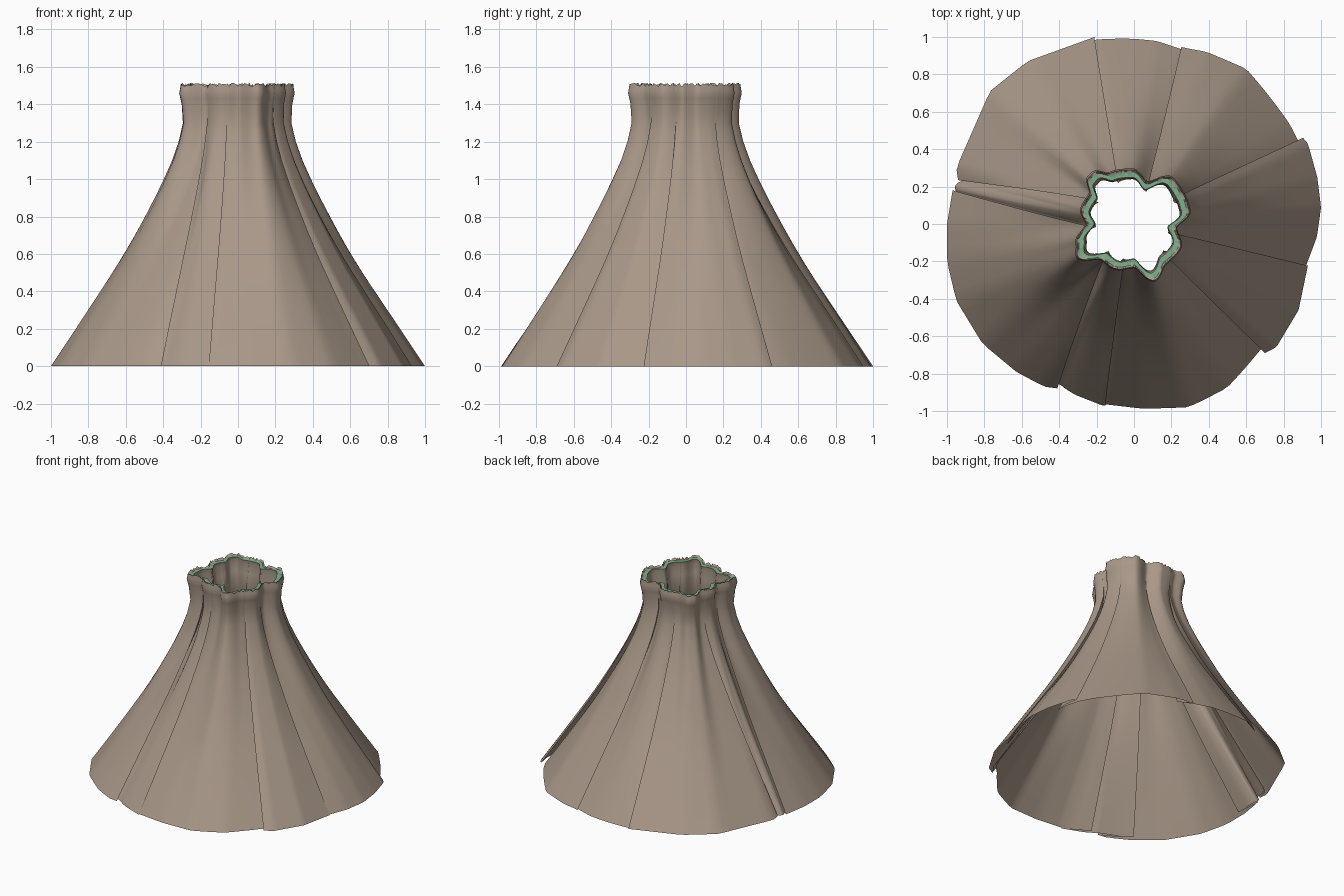
import bpy, bmesh, math, random

if "Cube" in bpy.data.objects:
    bpy.data.objects.remove(bpy.data.objects["Cube"])
random.seed(4)

def material(name, rgb):
    m = bpy.data.materials.new(name)
    m.diffuse_color = (*rgb, 1)
    m.use_nodes = True
    m.node_tree.nodes["Principled BSDF"].inputs["Base Color"].default_value = m.diffuse_color
    return m

# Fluted outline of the neck and many-sided outline of the hem (x, y)
NECK = [(-.215, .275), (-.13, .27), (-.01, .29), (.07, .225), (.2, .245), (.26, .165), (.295, .07),
        (.225, -.02), (.245, -.13), (.17, -.21), (.11, -.3), (0, -.23), (-.11, -.235),
        (-.17, -.19), (-.3, -.175), (-.305, -.1), (-.255, 0), (-.28, .08), (-.235, .16), (-.245, .245)]
HEM = [(-.21, 1), (0, .99), (.12, .98), (.28, .94), (.39, .92), (.6, .83), (.85, .54), (.9, .465),
       (.93, .43), (.98, .25), (1, .09), (.98, -.07), (.93, -.22), (.88, -.46), (.76, -.66), (.7, -.69),
       (.5, -.88), (.29, -.98), (.05, -.99), (-.17, -.97), (-.4, -.88), (-.48, -.87), (-.63, -.79),
       (-.81, -.64), (-.95, -.41), (-1, -.2), (-1, 0), (-.97, .18), (-.94, .23), (-.95, .3),
       (-.77, .71), (-.57, .87)]
# Side silhouette (z, radius)
SIDE = [(0, 1), (.2, .868), (.4, .738), (.5, .674), (.6, .612), (.7, .555), (.8, .5), (.9, .447),
        (1, .397), (1.1, .352), (1.2, .316), (1.3, .292), (1.4, .297), (1.46, .31), (1.5, .302)]
# Pleats: angle at neck, angle at hem, flap direction, flap width, step depth at hem
PLEATS = [(32, 27, -1, .18, 1), (71, 75, -1, .12, .4), (109, 102, 1, .14, .5), (151, 166, -1, .14, .6),
          (182, 169.5, 1, .2, .6), (230, 245, -1, .26, .8), (256, 261, -1, .22, .25),
          (315, 315.4, 1, .18, 1), (347, 346.5, -1, .12, .3)]

def polar(points):
    return sorted((math.atan2(y, x) % math.tau, math.hypot(x, y)) for x, y in points)

def radius_at(table, a, smooth):
    a %= math.tau
    ring = [(table[-1][0] - math.tau, table[-1][1])] + table + [(table[0][0] + math.tau, table[0][1])]
    for (a0, r0), (a1, r1) in zip(ring, ring[1:]):
        if a0 <= a <= a1:
            if smooth:
                t = (a - a0) / (a1 - a0)
                return r0 + (r1 - r0) * t * t * (3 - 2 * t)
            # straight chord between corners
            return r0 * r1 * math.sin(a1 - a0) / (r0 * math.sin(a - a0) + r1 * math.sin(a1 - a))

def side_radius(z):
    for (z0, r0), (z1, r1) in zip(SIDE, SIDE[1:]):
        if z <= z1:
            return r0 + (r1 - r0) * (z - z0) / (z1 - z0)
    return SIDE[-1][1]

neck, hem = polar(NECK), polar(HEM)
STEP, TUCK, N = .03, .025, 22

def ring_at(z):
    """Angles and radii around the cloth, with a Z fold at each pleat."""
    r = side_radius(z)
    k = min(1, max(0, (1 / .29 - 1 / r) / (1 / .29 - 1)))   # pleats run straight seen from above
    fade = min(1, max(.01, (1.4 - z) / .4))
    folds = []
    for top, base, way, width, depth in PLEATS:
        folds.append((math.radians(top + (base - top) * k), way, width * fade,
                      STEP * fade * (1 + (depth - 1) * (1 - min(1, z / .9)))))
    out = []
    for i, (a, way, w, d) in enumerate(folds):
        # the flap tucked under the pleat edge
        tip = d + TUCK * fade
        flap = [(0, 0), (.5, tip * .5), (1, tip), (.5, d + TUCK * fade * .6), (0, d)]
        if way > 0:
            flap.reverse()
        out += [(a + way * w * s, o) for s, o in flap]
        # the open panel up to the next pleat
        b, way2, _, d2 = folds[(i + 1) % len(folds)]
        if i == len(folds) - 1:
            b += math.tau
        start = d if way < 0 else 0
        end = d2 if way2 > 0 else 0
        for j in range(1, N):
            t = j / N
            out.append((a + (b - a) * t, start * max(0, 1 - 2 * t) ** 2 + end * max(0, 2 * t - 1) ** 2))
    pts = []
    mix = min(1, z / 1.4) ** 2
    for a, off in out:
        shape = (1 - mix) * radius_at(hem, a, False) + mix * radius_at(neck, a, True) / .302
        pts.append((a, r * shape - off))
    return pts

# Rows run up the inside of the collar, over the green ledge and ragged lip, then down to the hem
INNER = [1.1, 1.2, 1.3, 1.4, 1.46, 1.495]
OUTER = [1.5, 1.48, 1.46, 1.43, 1.4, 1.35, 1.3, 1.25, 1.2, 1.15, 1.1] + [1.05 - .07 * i for i in range(15)] + [0]
rows = [(z, .042) for z in INNER] + [(1.495, .012)] + [(z, 0) for z in OUTER]
count = len(ring_at(0))
ragged = [random.uniform(-.004, .014) for _ in range(count)]

bm = bmesh.new()
grid = []
for z, inset in rows:
    grid.append([bm.verts.new(((r - inset) * math.cos(a), (r - inset) * math.sin(a),
                               z + (ragged[i] if z == 1.5 else 0)))
                 for i, (a, r) in enumerate(ring_at(z))])
for j in range(len(grid) - 1):
    for i in range(count):
        n = (i + 1) % count
        f = bm.faces.new((grid[j][i], grid[j + 1][i], grid[j + 1][n], grid[j][n]))
        f.smooth = True
        f.material_index = int(j == len(INNER) - 1)   # green ledge

mesh = bpy.data.meshes.new("pleated_skirt")
bm.to_mesh(mesh)
bm.free()
mesh.materials.append(material("taupe cloth", (.39, .31, .245)))
mesh.materials.append(material("green rim", (.22, .43, .26)))
skirt = bpy.data.objects.new("pleated_skirt", mesh)
bpy.context.collection.objects.link(skirt)
mesh.set_sharp_from_angle(angle=math.radians(40))
